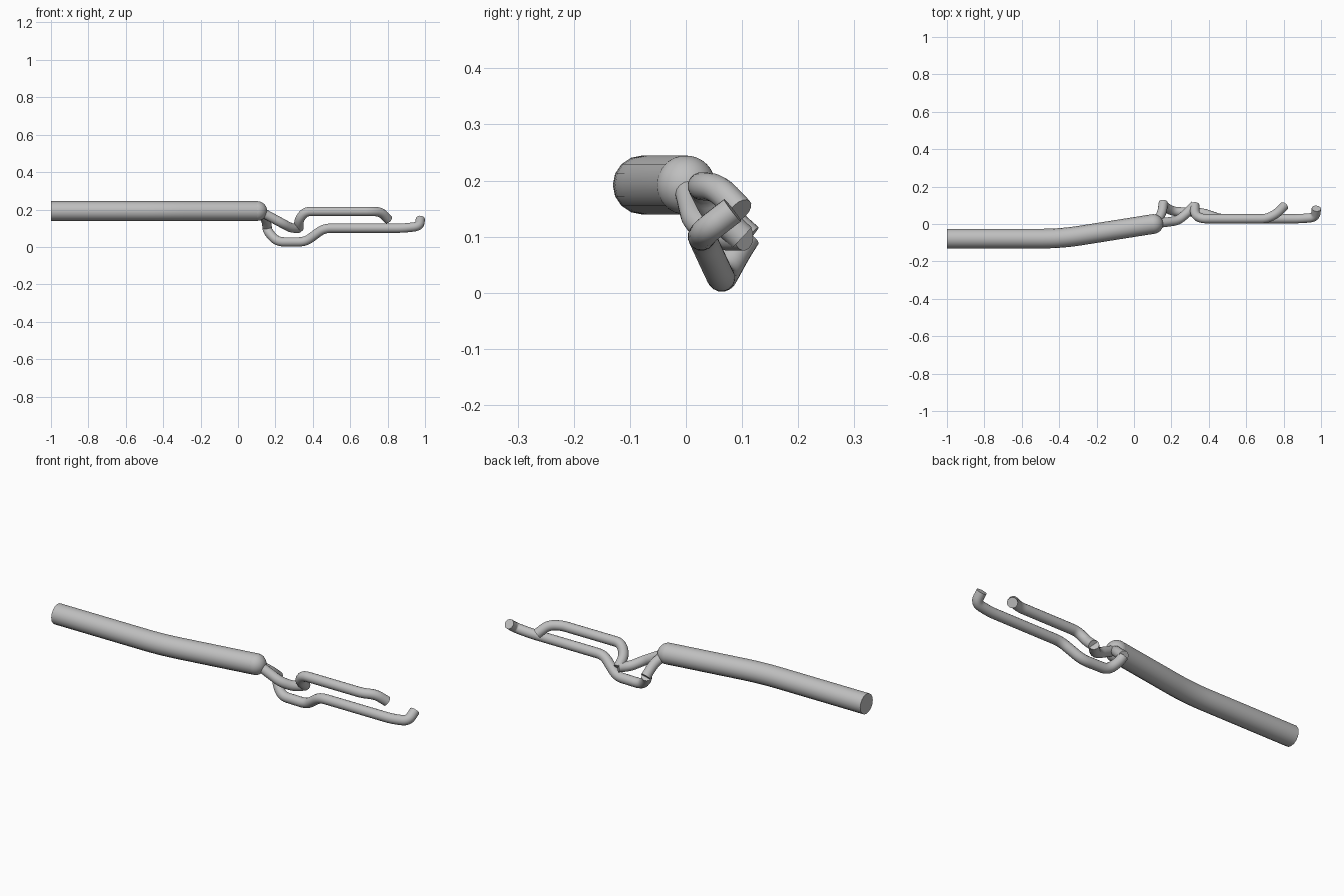
import bpy
from mathutils import Vector

cube = bpy.data.objects.get("Cube")
if cube:
    bpy.data.objects.remove(cube)

grey = bpy.data.materials.new("plain_grey")
grey.use_nodes = True
grey.diffuse_color = (0.52, 0.52, 0.52, 1)
grey.node_tree.nodes["Principled BSDF"].inputs["Base Color"].default_value = (0.52, 0.52, 0.52, 1)


def rounded(points, reach, steps=6):
    """Replace each inner corner of a path with a smooth arc."""
    pts = [Vector(p) for p in points]
    path = [pts[0]]
    for a, b, c in zip(pts, pts[1:], pts[2:]):
        r1 = min(reach, (a - b).length * 0.48)
        r2 = min(reach, (c - b).length * 0.48)
        p = b + (a - b).normalized() * r1
        q = b + (c - b).normalized() * r2
        for i in range(steps + 1):
            t = i / steps
            path.append(p * (1 - t) ** 2 + b * 2 * t * (1 - t) + q * t * t)
    return path + [pts[-1]]


def finish(obj, name):
    obj.name = name
    obj.data.materials.clear()
    obj.data.materials.append(grey)
    bpy.ops.object.shade_smooth_by_angle(angle=0.7)


def tube(name, points, radius, reach):
    """Round capped tube swept along a path."""
    path = rounded(points, reach)
    curve = bpy.data.curves.new(name, "CURVE")
    curve.dimensions = "3D"
    curve.bevel_depth = radius
    curve.bevel_resolution = 6
    curve.use_fill_caps = True
    spline = curve.splines.new("POLY")
    spline.points.add(len(path) - 1)
    for point, co in zip(spline.points, path):
        point.co = (*co, 1)
    obj = bpy.data.objects.new(name, curve)
    bpy.context.collection.objects.link(obj)
    bpy.ops.object.select_all(action="DESELECT")
    obj.select_set(True)
    bpy.context.view_layer.objects.active = obj
    bpy.ops.object.convert(target="MESH")
    finish(bpy.context.view_layer.objects.active, name)


THICK, THIN = 0.0525, 0.025

# Thick shaft with a gentle bend and a domed end
tube("main_shaft", [(-1, -0.078, 0.192), (-0.39, -0.078, 0.192), (0.103, 0, 0.192)], THICK, 0.1)
bpy.ops.mesh.primitive_uv_sphere_add(segments=32, ring_count=16, radius=THICK,
                                     location=(0.103, 0, 0.192))
finish(bpy.context.object, "shaft_dome")

# Upper prong: root from the dome, then the long hooked arm
tube("upper_prong_root", [(0.1, 0.0, 0.2), (0.235, 0.018, 0.127), (0.285, 0.06, 0.1),
                          (0.325, 0.103, 0.1)], THIN, 0.03)
tube("upper_prong_arm", [(0.325, 0.1, 0.098), (0.325, 0.05, 0.145), (0.36, 0.028, 0.19),
                         (0.71, 0.028, 0.19), (0.765, 0.057, 0.187), (0.803, 0.096, 0.146)],
     THIN, 0.03)

# Lower prong: root from the dome, then the longer cranked arm
tube("lower_prong_root", [(0.12, 0.01, 0.185), (0.15, 0.06, 0.145), (0.157, 0.113, 0.098)],
     THIN, 0.03)
tube("lower_prong_arm", [(0.155, 0.108, 0.1), (0.165, 0.092, 0.075), (0.21, 0.066, 0.027),
                         (0.36, 0.062, 0.027), (0.46, 0.028, 0.1), (0.88, 0.028, 0.1),
                         (0.97, 0.035, 0.11), (0.975, 0.083, 0.147)], THIN, 0.035)
